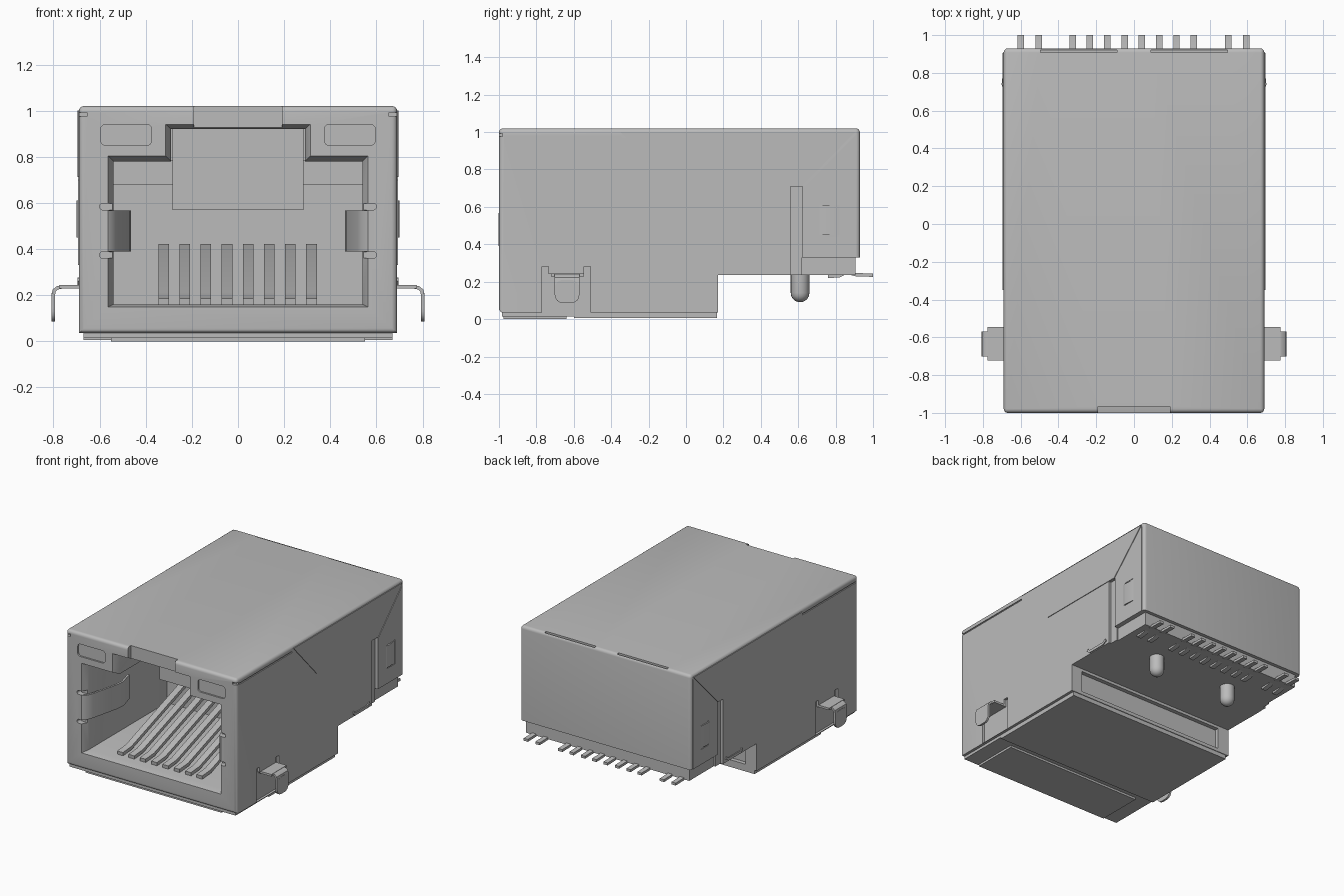
import bpy, bmesh, math
from mathutils import Vector

if "Cube" in bpy.data.objects:
    bpy.data.objects.remove(bpy.data.objects["Cube"], do_unlink=True)

grey = bpy.data.materials.new("light grey")
grey.use_nodes = True
grey.diffuse_color = (0.5, 0.5, 0.5, 1)
grey.node_tree.nodes["Principled BSDF"].inputs["Base Color"].default_value = (0.5, 0.5, 0.5, 1)


def place(axis, a, b, c):
    """Profile point (a, b) at distance c along the axis."""
    return {"x": (c, a, b), "y": (a, c, b), "z": (a, b, c)}[axis]


def finish(name, bm):
    bmesh.ops.recalc_face_normals(bm, faces=bm.faces)
    mesh = bpy.data.meshes.new(name)
    bm.to_mesh(mesh)
    bm.free()
    mesh.materials.append(grey)
    ob = bpy.data.objects.new(name, mesh)
    bpy.context.collection.objects.link(ob)
    return ob


def loft(name, axis, rings):
    """Closed solid through rings of (points, distance)."""
    bm = bmesh.new()
    loops = [[bm.verts.new(place(axis, a, b, c)) for a, b in pts] for pts, c in rings]
    n = len(loops[0])
    for p, q in zip(loops, loops[1:]):
        for i in range(n):
            j = (i + 1) % n
            bm.faces.new((p[i], p[j], q[j], q[i]))
    bm.faces.new(loops[0])
    bm.faces.new(loops[-1][::-1])
    return finish(name, bm)


def prism(name, axis, pts, lo, hi):
    return loft(name, axis, [(pts, lo), (pts, hi)])


def rect(a0, a1, b0, b1):
    return [(a0, b0), (a1, b0), (a1, b1), (a0, b1)]


def box(name, x, y, z):
    return prism(name, "z", rect(*x, *y), *z)


def rounded(a0, a1, b0, b1, r, n=4):
    pts = []
    for k, (a, b) in enumerate([(a1 - r, b1 - r), (a0 + r, b1 - r), (a0 + r, b0 + r), (a1 - r, b0 + r)]):
        for i in range(n + 1):
            t = math.radians(90 * (k + i / n))
            pts.append((a + r * math.cos(t), b + r * math.sin(t)))
    return pts


def strip(name, axis, path, thick, lo, hi):
    """Bent sheet metal following a path."""
    v = [Vector(p) for p in path]
    left, right = [], []
    for i, p in enumerate(v):
        d = (v[min(i + 1, len(v) - 1)] - v[max(i - 1, 0)]).normalized()
        n = Vector((-d.y, d.x)) * thick / 2
        left.append(tuple(p + n))
        right.append(tuple(p - n))
    return prism(name, axis, left + right[::-1], lo, hi)


def flip(pts, s):
    return [(a * s, b) for a, b in pts]


def cut(ob, cutters):
    for c in cutters:
        m = ob.modifiers.new("cut", "BOOLEAN")
        m.operation, m.solver, m.object = "DIFFERENCE", "EXACT", c
        bpy.context.view_layer.objects.active = ob
        bpy.ops.object.modifier_apply(modifier=m.name)
        bpy.data.objects.remove(c, do_unlink=True)


# Shield body: stepped side profile with rounded sheet-metal edges
shell = prism("shield_body", "x", [(-1, .035), (.17, .035), (.17, .235), (.62, .235), (.62, .33),
                                   (.93, .33), (.93, 1.02), (-1, 1.02)], -.69, .69)
bm = bmesh.new()
bm.from_mesh(shell.data)
edges = []
for e in bm.edges:
    p, q = e.verts[0].co, e.verts[1].co
    top = min(p.z, q.z) > 1
    upright = abs(p.z - q.z) > .3 and abs(p.y) > .9
    if top or upright or max(p.y, q.y) < -.99:
        edges.append(e)
bmesh.ops.bevel(bm, geom=edges, offset=.022, segments=4, profile=.5, affect="EDGES")
bm.to_mesh(shell.data)
bm.free()


# Plug opening with a chamfered mouth and latch notch
def mouth(w, n, bottom, shoulder, top):
    return [(-w, bottom), (w, bottom), (w, shoulder), (n, shoulder), (n, top),
            (-n, top), (-n, shoulder), (-w, shoulder)]


inner = mouth(.54, .29, .16, .78, .92)
cutters = [loft("mouth_cut", "y", [(mouth(.568, .318, .147, .808, .945), -1.01),
                                   (inner, -.95), (inner, -.05)]),
           box("latch_gap_cut", (-.19, .19), (-1.01, -.965), (.9, 1.05)),
           box("step_recess_cut", (-.6, .6), (.14, .3), (.06, .215))]
for s in (-1, 1):
    # Indicator windows, spring slots, rear top slots
    cutters.append(prism("lamp_cut", "y", flip(rounded(.375, .595, .85, .94, .02), s), -1.01, -.988))
    for z in (.36, .57):
        cutters.append(prism("slot_cut", "y", flip(rounded(.5, .6, z, z + .028, .012), s), -1.02, -.96))
    cutters.append(box("rear_slot_cut", sorted((s * .09, s * .495)), (.908, .922), (.99, 1.05)))
    # Side tab opening with relief ears, rear groove, folded seam, corner relief
    tab_gap = [(-.77, .036), (-.51, .036), (-.51, .28), (-.545, .28), (-.545, .24),
               (-.735, .24), (-.735, .28), (-.77, .28)]
    side = sorted((s * .672, s * .72))
    cutters.append(prism("tab_gap_cut", "x", tab_gap, *side))
    cutters.append(box("groove_cut", side, (.56, .622), (.2, .71)))
    cutters.append(box("seam_cut", sorted((s * .683, s * .72)), (-.975, -.36), (.972, .982)))
    cutters.append(box("corner_cut", sorted((s * .655, s * .72)), (-1.05, -.98), (.975, .992)))
cut(shell, cutters)

# Inside stop block and upper ledges
box("stop_block", (-.285, .285), (-.5, -.04), (.57, .925))
for s in (-1, 1):
    box("inner_ledge", sorted((s * .28, s * .545)), (-.3, -.04), (.68, .785))

# Spring contacts rising toward the back
for i in range(8):
    x = -.322 + i * .0915
    strip("contact", "x", [(-.9, .172), (-.8, .18), (-.74, .2), (-.13, .41), (-.06, .41)], .025, x - .023, x + .023)

# Plastic base, its front sheet fold, and the rear plastic floor
box("base_plate", (-.67, .67), (-.6, .165), (.005, .04))
box("front_base_step", (-.67, .67), (-.985, -.6), (.015, .04))
box("front_fold", (-.55, .55), (-.975, -.64), (0, .016))
box("rear_floor", (-.66, .66), (.6, .905), (.235, .34))

# Locating pegs with domed tips
for x in (-.31, .31):
    bm = bmesh.new()
    profile = [(.05, .25), (.05, .14)] + [(.05 * math.cos(math.radians(t)), .14 - .05 * math.sin(math.radians(t)))
                                         for t in (20, 40, 60, 80)]
    rings = [[bm.verts.new((x + r * math.cos(k * math.tau / 20), .61 + r * math.sin(k * math.tau / 20), z))
              for k in range(20)] for r, z in profile]
    for p, q in zip(rings, rings[1:]):
        for k in range(20):
            bm.faces.new((p[k], p[(k + 1) % 20], q[(k + 1) % 20], q[k]))
    bm.faces.new(rings[0])
    bm.faces.new(rings[-1])
    finish("locating_peg", bm)

# Solder legs in a row along the back
for x in (-.6, -.505, -.325, -.235, -.142, -.05, .041, .133, .225, .316, .5, .594):
    strip("solder_leg", "x", [(.76, .228), (.82, .232), (.85, .247), (.88, .245), (.91, .237), (1, .235)],
          .018, x - .017, x + .017)

for s in (-1, 1):
    # Top wing folded over the side, and rear wrap with its latch window
    outer = sorted((s * .68, s * .695))
    prism("top_wing", "x", [(-.35, 1.0), (-.08, .712), (.62, .712), (.905, 1.0)], *outer)
    wrap = prism("rear_wrap", "x", [(.626, .33), (.908, .33), (.908, .985), (.626, .70)], *sorted((s * .68, s * .694)))
    cut(wrap, [box("window_cut", sorted((s * .67, s * .72)), (.73, .82), (.44, .62))])
    prism("latch_bump", "z", flip([(.68, .69), (.68, .82), (.692, .82), (.701, .74), (.69, .70)], s), .45, .61)
    # Small hook on the lower edge near the step
    strip("edge_hook", "x", [(.34, .268), (.36, .25), (.5, .25), (.53, .268)], .02, *sorted((s * .66, s * .697)))
    # Board tab: flat shoulder, then a leg bent down with a rounded end
    box("tab_shoulder", sorted((s * .65, s * .775)), (-.722, -.545), (.228, .243))
    bend = [(.70, .2355), (.765, .2355), (.785, .231), (.797, .22), (.801, .20), (.801, .15)]
    strip("tab_bend", "y", flip(bend, s), .015, -.702, -.57)
    prism("tab_leg", "x", rounded(-.702, -.57, .085, .21, .045), *sorted((s * .7935, s * .8085)))
    # Side grounding spring folded from the front into the opening
    spring = [(.60, -.992), (.565, -.995), (.545, -.98), (.525, -.93), (.475, -.72), (.47, -.66), (.50, -.55)]
    strip("grounding_spring", "z", flip(spring, s), .014, .39, .568)

# Smooth rounded bends, keep real edges sharp
for ob in bpy.context.scene.objects:
    ob.select_set(ob.type == "MESH")
bpy.context.view_layer.objects.active = shell
bpy.ops.object.shade_smooth_by_angle(angle=math.radians(35))
